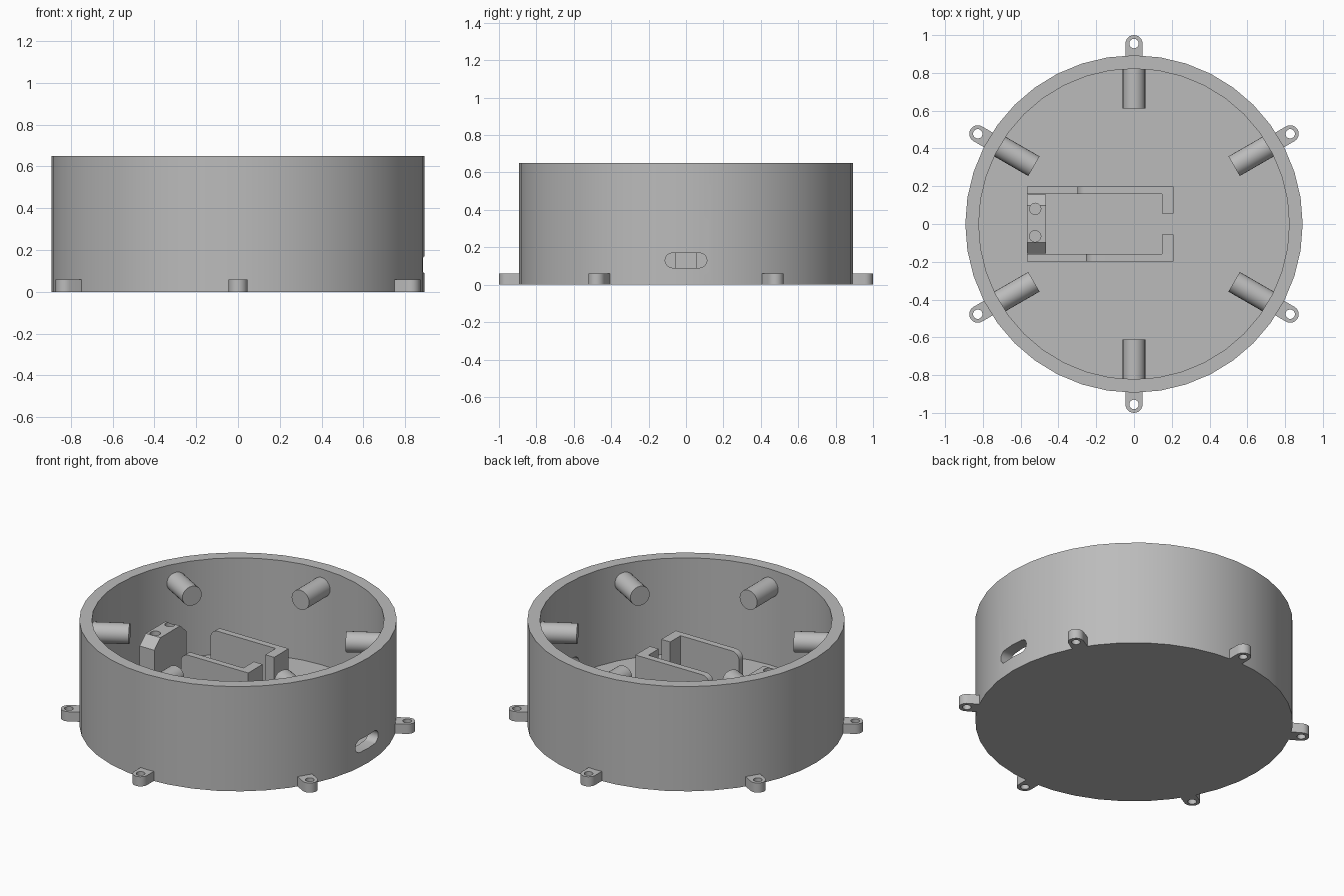
import bpy, bmesh, math
from mathutils import Matrix, Vector

old = bpy.data.objects.get("Cube")
if old:
    bpy.data.objects.remove(old, do_unlink=True)

OUTER, INNER, HEIGHT, FLOOR = 0.893, 0.822, 0.65, 0.055
TRAY_TOP = 0.45

grey = bpy.data.materials.new("plain grey")
grey.use_nodes = True
colour = (0.5, 0.5, 0.5, 1)
grey.diffuse_color = colour
grey.node_tree.nodes["Principled BSDF"].inputs["Base Color"].default_value = colour


def arc(cx, cy, r, start, end, steps):
    """Points on an arc, angles in degrees."""
    angles = [math.radians(start + (end - start) * i / steps) for i in range(steps + 1)]
    return [(cx + r * math.cos(a), cy + r * math.sin(a)) for a in angles]


def circle(cx, cy, r, sides):
    return arc(cx, cy, r, 0, 360, sides)[:-1]


def prism(name, outline, low, high, axis="Z"):
    """Extrude a closed outline along an axis; Y uses (x, z), X uses (y, z)."""
    place = {"Z": lambda a, b, t: (a, b, t),
             "Y": lambda a, b, t: (a, t, b),
             "X": lambda a, b, t: (t, a, b)}[axis]
    bm = bmesh.new()
    face = bm.faces.new([bm.verts.new(place(a, b, low)) for a, b in outline])
    new = bmesh.ops.extrude_face_region(bm, geom=[face])["geom"]
    bmesh.ops.translate(bm, verts=[v for v in new if isinstance(v, bmesh.types.BMVert)],
                        vec=Vector(place(0, 0, high - low)))
    bmesh.ops.recalc_face_normals(bm, faces=bm.faces)
    mesh = bpy.data.meshes.new(name)
    bm.to_mesh(mesh)
    bm.free()
    mesh.materials.append(grey)
    obj = bpy.data.objects.new(name, mesh)
    bpy.context.collection.objects.link(obj)
    return obj


def box(name, x0, x1, y0, y1, z0, z1):
    return prism(name, [(x0, y0), (x1, y0), (x1, y1), (x0, y1)], z0, z1)


def cut(obj, *cutters):
    """Subtract the cutters, then discard them."""
    for cutter in cutters:
        mod = obj.modifiers.new("cut", "BOOLEAN")
        mod.operation, mod.solver, mod.object = "DIFFERENCE", "EXACT", cutter
    bpy.context.view_layer.update()
    graph = bpy.context.evaluated_depsgraph_get()
    mesh = bpy.data.meshes.new_from_object(obj.evaluated_get(graph))
    obj.modifiers.clear()
    obj.data = mesh
    for cutter in cutters:
        bpy.data.objects.remove(cutter, do_unlink=True)
    return obj


def smooth(obj):
    bpy.ops.object.select_all(action="DESELECT")
    obj.select_set(True)
    bpy.context.view_layer.objects.active = obj
    bpy.ops.object.shade_smooth_by_angle(angle=math.radians(30))


parts = []

# Round open housing with a cable slot through its left wall
slot = arc(0.072, 0.13, 0.04, -90, 90, 8) + arc(-0.072, 0.13, 0.04, 90, 270, 8)
parts.append(cut(prism("housing", circle(0, 0, OUTER, 40), 0, HEIGHT),
                 prism("cavity_cutter", circle(0, 0, INNER, 40), FLOOR, 1),
                 prism("slot_cutter", slot, 0.7, 1, "X")))

# Six mounting ears outside and six pegs inside, spaced evenly
ear_outline = [(0.86, -0.045)] + arc(0.955, 0, 0.045, -90, 90, 12) + [(0.86, 0.045)]
for i in range(6):
    turn = Matrix.Rotation(math.radians(30 + 60 * i), 4, "Z")
    ear = cut(prism(f"mounting_ear_{i + 1}", ear_outline, 0, 0.06),
              prism("ear_hole_cutter", circle(0.955, 0, 0.025, 16), -0.1, 0.1))
    peg = prism(f"inner_peg_{i + 1}", circle(0, 0.538, 0.06, 24), 0.612, 0.85, "X")
    for obj in (ear, peg):
        obj.data.transform(turn)
        parts.append(obj)

# Tray side walls: low rail, rounded upper corner, hooked stop at the end
base = FLOOR - 0.01
for side, sign, start in (("back", 1, -0.30), ("front", -1, -0.254)):
    profile = [(-0.566, base), (0.209, base), (0.209, TRAY_TOP)]
    profile += arc(start + 0.05, TRAY_TOP - 0.05, 0.05, 90, 180, 6)
    profile += [(start, 0.09), (-0.566, 0.09)]
    low, high = sorted((0.158 * sign, 0.198 * sign))
    parts.append(prism(f"tray_wall_{side}", profile, low, high, "Y"))
    low, high = sorted((0.056 * sign, 0.16 * sign))
    box(f"tray_stop_{side}", 0.148, 0.209, low, high, base, TRAY_TOP)

# Chamfered block with two screw holes at the open end of the tray
block = [(-0.157, base), (0.157, base), (0.157, 0.395), (0.097, TRAY_TOP),
         (-0.097, TRAY_TOP), (-0.157, 0.395)]
holes = [prism("screw_hole_cutter", circle(-0.523, y, 0.03, 16), 0.3, 0.6)
         for y in (0.08, -0.065)]
parts.append(cut(prism("screw_block", block, -0.566, -0.465, "X"), *holes))

for part in parts:
    smooth(part)
